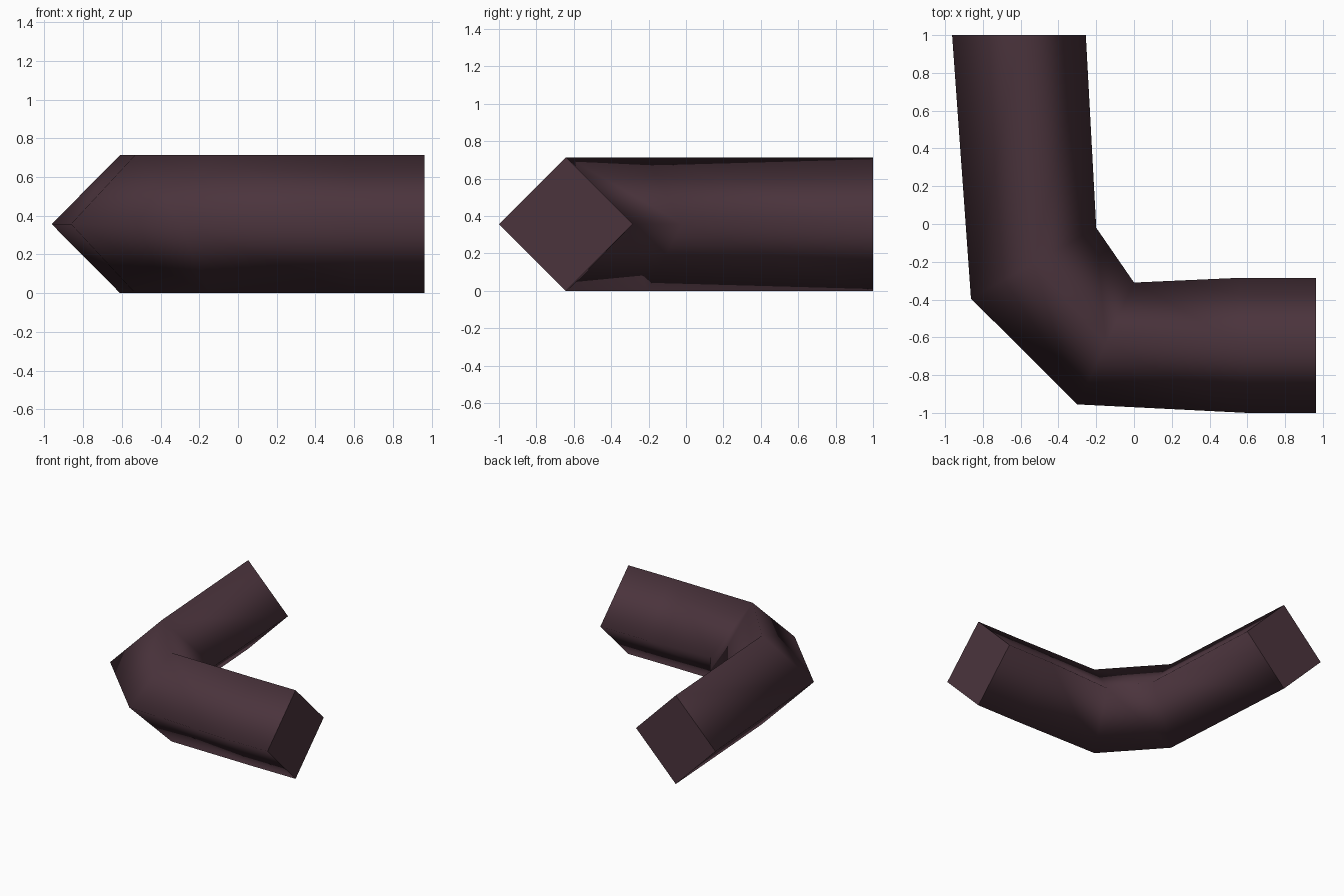
import bpy, bmesh
from mathutils import Vector

if "Cube" in bpy.data.objects:
    bpy.data.objects.remove(bpy.data.objects["Cube"])

# One flat colour
mat = bpy.data.materials.new("dark_plum_brown")
mat.diffuse_color = (0.070, 0.034, 0.046, 1)
mat.use_nodes = True
mat.node_tree.nodes["Principled BSDF"].inputs["Base Color"].default_value = mat.diffuse_color

# Bent pipe: each station is (outer edge xy, inner edge xy) of the diamond section
HEIGHT = 0.714
stations = [
    ((0.963, -1.0), (0.963, -0.285)),     # right end
    ((0.60, -1.0), (0.56, -0.285)),
    ((-0.30, -0.955), (0.0, -0.31)),      # bend start
    ((-0.863, -0.395), (-0.20, -0.02)),   # bend end
    ((-0.963, 1.0), (-0.255, 1.0)),       # back end
]

bm = bmesh.new()
rings = []
for outer, inner in stations:
    o = Vector((*outer, HEIGHT / 2))
    i = Vector((*inner, HEIGHT / 2))
    up = Vector((0, 0, HEIGHT / 2))
    mid = (o + i) / 2
    rings.append([bm.verts.new(p) for p in (o, mid + up, i, mid - up)])

# Smooth side walls
for a, b in zip(rings, rings[1:]):
    for k in range(4):
        n = (k + 1) % 4
        bm.faces.new((a[k], a[n], b[n], b[k])).smooth = True

# Flat end caps with sharp rims
for ring in (rings[0], rings[-1]):
    cap = bm.faces.new(ring)
    cap.smooth = False
    for e in cap.edges:
        e.smooth = False

bmesh.ops.recalc_face_normals(bm, faces=bm.faces[:])
mesh = bpy.data.meshes.new("bent_pipe")
bm.to_mesh(mesh)
bm.free()
mesh.materials.append(mat)
pipe = bpy.data.objects.new("bent_pipe", mesh)
bpy.context.collection.objects.link(pipe)
